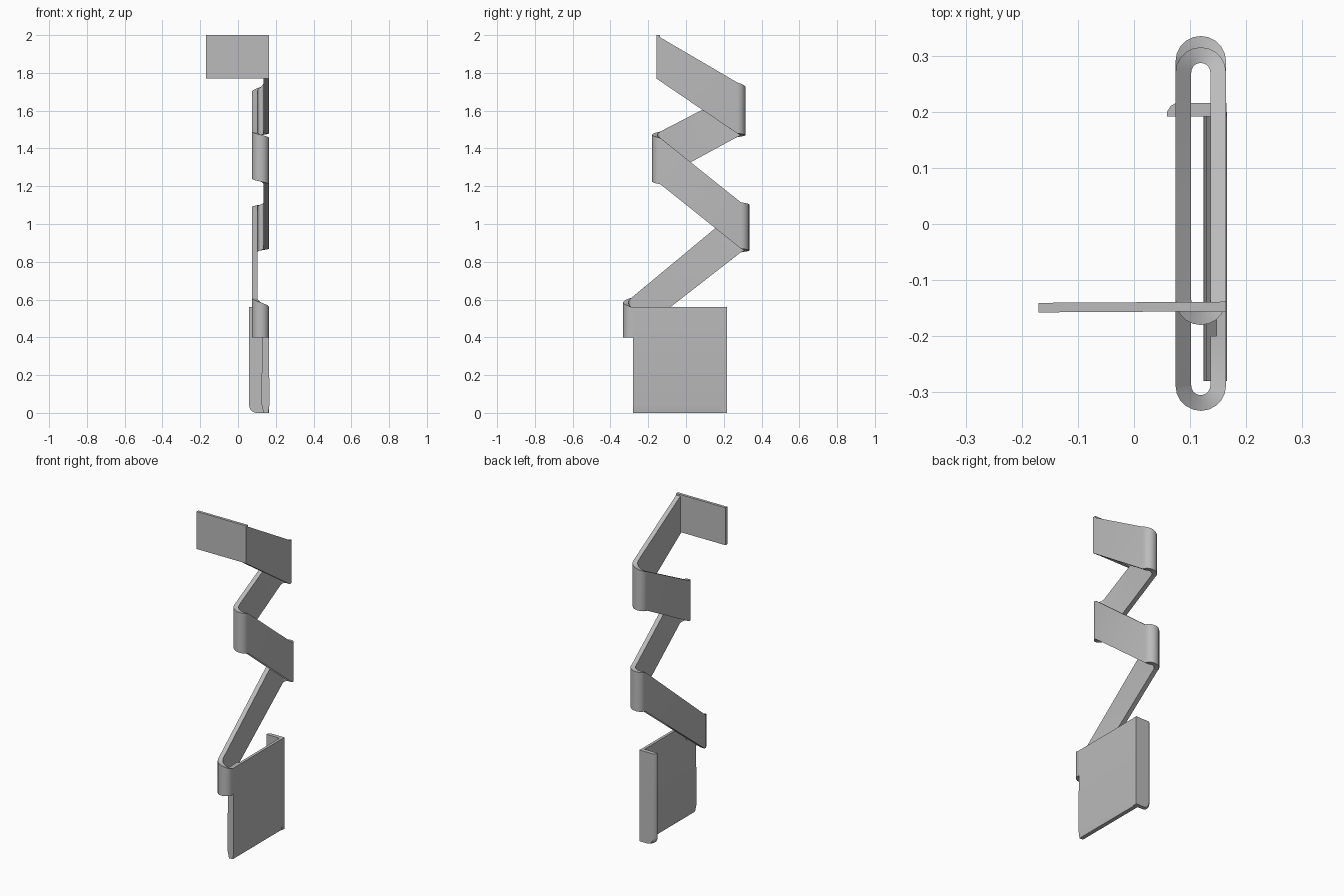
import bpy, bmesh, math
from mathutils import Vector

cube = bpy.data.objects.get("Cube")
if cube:
    bpy.data.objects.remove(cube, do_unlink=True)

grey = bpy.data.materials.new("plain grey")
grey.use_nodes = True
grey.diffuse_color = (0.5, 0.5, 0.5, 1)
grey.node_tree.nodes["Principled BSDF"].inputs["Base Color"].default_value = grey.diffuse_color


def finish(name, bm):
    bmesh.ops.recalc_face_normals(bm, faces=bm.faces)
    mesh = bpy.data.meshes.new(name)
    bm.to_mesh(mesh)
    bm.free()
    mesh.materials.append(grey)
    obj = bpy.data.objects.new(name, mesh)
    bpy.context.collection.objects.link(obj)
    bpy.ops.object.select_all(action="DESELECT")
    obj.select_set(True)
    bpy.context.view_layer.objects.active = obj
    bpy.ops.object.shade_smooth_by_angle(angle=math.radians(30))
    return obj


def loft(name, rings):
    """Skin matching closed rings and cap both ends."""
    bm = bmesh.new()
    loops = [[bm.verts.new(p) for p in ring] for ring in rings]
    n = len(loops[0])
    for a, b in zip(loops, loops[1:]):
        for i in range(n):
            j = (i + 1) % n
            bm.faces.new((a[i], a[j], b[j], b[i]))
    bm.faces.new(loops[0])
    bm.faces.new(loops[-1])
    return finish(name, bm)


def band(name, path, thick):
    """Upright strip along path points (x, y, top, bottom)."""
    rings = []
    for i, (x, y, top, bot) in enumerate(path):
        a, b = path[max(i - 1, 0)], path[min(i + 1, len(path) - 1)]
        d = Vector((b[0] - a[0], b[1] - a[1])).normalized()
        nx, ny = -d.y * thick / 2, d.x * thick / 2
        rings.append([(x + nx, y + ny, bot), (x - nx, y - ny, bot),
                      (x - nx, y - ny, top), (x + nx, y + ny, top)])
    return loft(name, rings)


XM, R, T = 0.119, 0.031, 0.028   # middle of the coil, bend radius, strip thickness


def bend(y, start, end, side, steps=10):
    """Half-turn at y; side +1 is the back, -1 the front."""
    points = []
    for i in range(steps + 1):
        f = i / steps
        a = math.pi * f
        points.append((XM + side * R * math.cos(a), y + side * R * math.sin(a),
                       start[0] + f * (end[0] - start[0]),
                       start[1] + f * (end[1] - start[1])))
    return points


# Zigzag strip coiling down to the holder
path = [(XM + R, -0.157, 2.0, 1.77)]
path += bend(0.27, (1.75, 1.48), (1.70, 1.46), 1)
path += bend(-0.135, (1.49, 1.24), (1.455, 1.21), -1)
path += bend(0.29, (1.115, 0.87), (1.09, 0.85), 1)
path += bend(-0.288, (0.61, 0.40), (0.56, 0.40), -1)
path.append((XM + R, -0.2, 0.56, 0.40))
band("coiled_strip", path, T)

# Flat end panel facing the front
band("top_panel", [(-0.17, -0.149, 2.0, 1.77), (XM + R + T / 2, -0.147, 2.0, 1.77)], 0.017)

# Holder side, thin at the rim and thicker below, with a softened lower edge
section = [(0.164, 0.56), (0.166, 0.04), (0.160, 0.0), (0.135, 0.0),
           (0.124, 0.05), (0.128, 0.42), (0.145, 0.50), (0.147, 0.56)]
loft("holder_side", [[(x, y, z) for x, z in section] for y in (-0.28, 0.2)])

# Holder back wall with a rounded lower corner and a softened outer edge
radius = 0.04
low, high, edge = 0.059, 0.165, 0.0
outline = [(high, 0.56), (high, edge)]
for i in range(7):
    a = math.pi / 2 * i / 6
    outline.append((low + radius - radius * math.sin(a), radius - radius * math.cos(a)))
outline.append((low, 0.56))
rings = []
for y, inset in ((0.192, 0), (0.2, 0), (0.21, 0.006), (0.216, 0.016)):
    rings.append([(x + inset * (high - x) / (high - low), y, z) for x, z in outline])
loft("holder_back", rings)
